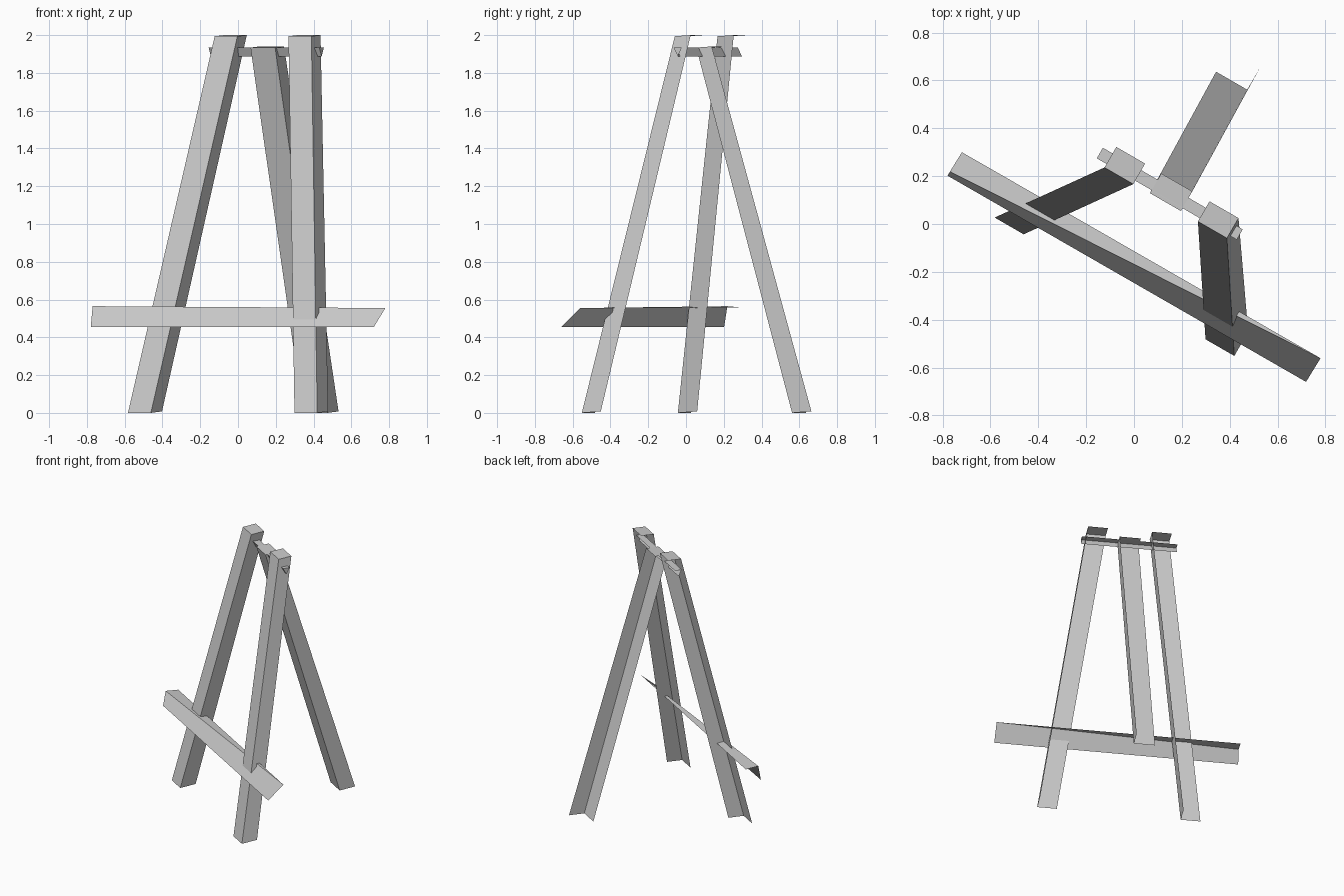
import bpy
from math import radians

if "Cube" in bpy.data.objects:
    bpy.data.objects.remove(bpy.data.objects["Cube"])

TURN = radians(-30)  # the whole easel is turned about z


def sheet(name, verts, faces):
    """Open flat-faced mesh, built in the easel's own frame and turned as a whole."""
    mesh = bpy.data.meshes.new(name)
    mesh.from_pydata(verts, [], faces)
    obj = bpy.data.objects.new(name, mesh)
    bpy.context.collection.objects.link(obj)
    obj.rotation_euler.z = TURN
    return obj


def leg(name, top, bottom, top_z):
    """Angle-section leg: front face, right face and top cap.
    top / bottom = (left, right, front, back)."""
    verts = []
    for (l, r, f, b), z, dz in ((bottom, 0.0, 0.008), (top, top_z - 0.006, 0.006)):
        verts += [(l, f, z), (r, f, z), (r, b, z + dz)]
    l, r, f, b = top
    verts.append((l, b, top_z))
    return sheet(name, verts, [(0, 1, 4, 3), (1, 2, 5, 4), (3, 4, 5, 6)])


# Legs
leg("front_leg_left", (-0.225, -0.086, 0.143, 0.242), (-0.518, -0.378, -0.268, -0.150), 2.0)
leg("front_leg_right", (0.226, 0.366, 0.143, 0.240), (0.500, 0.639, -0.268, -0.152), 2.0)
leg("back_leg", (-0.007, 0.143, 0.145, 0.240), (-0.021, 0.129, 0.723, 0.841), 1.94)

# Canvas shelf: front board and tapering ledge
sheet("shelf",
      [(-0.776, -0.215, 0.455), (0.953, -0.212, 0.455), (0.956, -0.096, 0.555),
       (-0.776, -0.195, 0.565), (-0.773, -0.100, 0.557)],
      [(0, 1, 2, 3), (3, 2, 4)])

# Hinge bar: sloping front, flat top and triangular right end
L, R = -0.272, 0.405
sheet("hinge_bar",
      [(L, 0.184, 1.888), (R, 0.184, 1.888), (R, 0.158, 1.935),
       (L, 0.160, 1.935), (R, 0.208, 1.935), (L, 0.211, 1.935)],
      [(0, 1, 2, 3), (3, 2, 4, 5), (1, 4, 2)])
